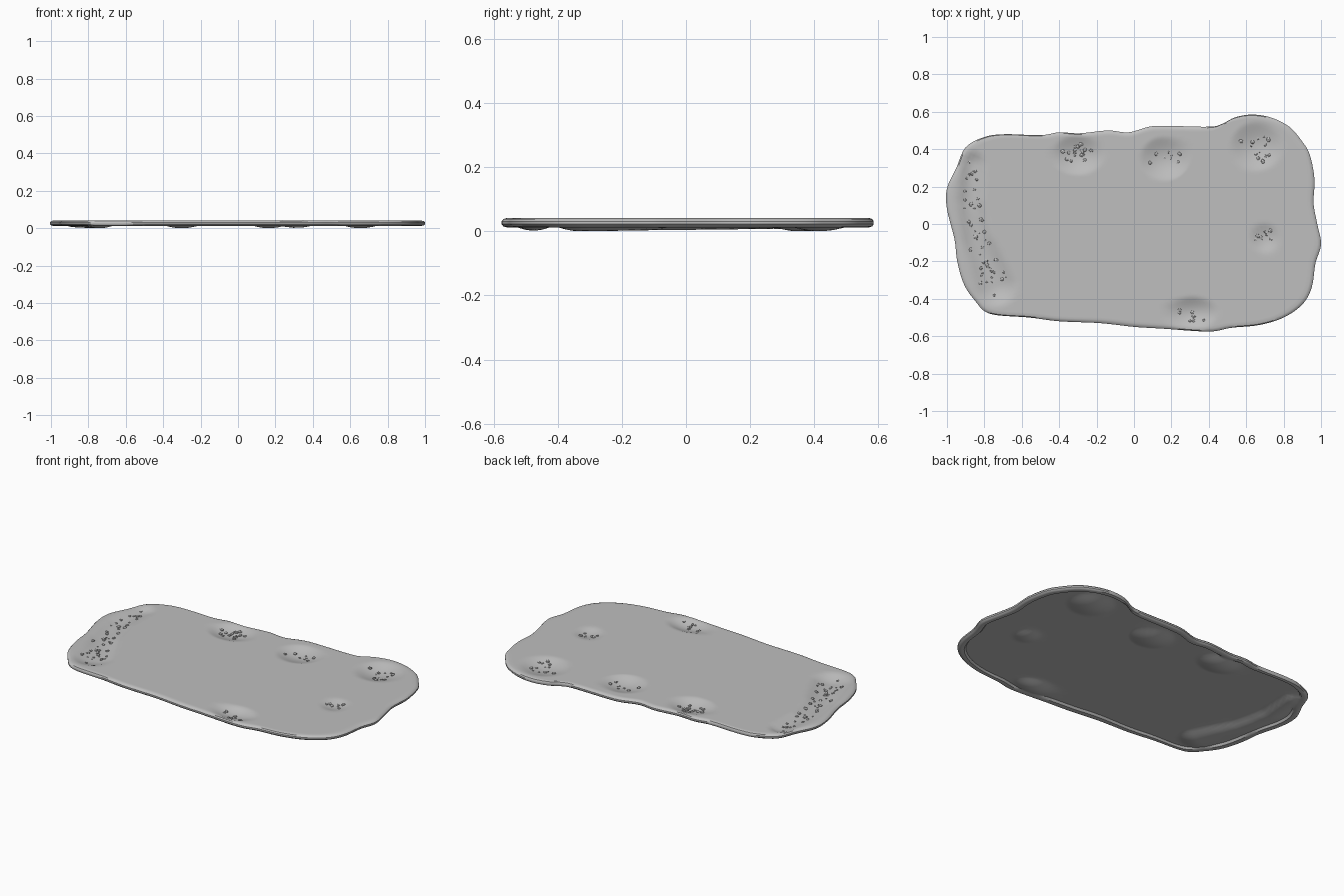
import bpy, bmesh, math, random
from mathutils import Vector, Matrix

cube = bpy.data.objects.get("Cube")
if cube:
    bpy.data.objects.remove(cube, do_unlink=True)

random.seed(7)
TOP, UNDER, DEPTH = 0.041, 0.026, 0.026

grey = bpy.data.materials.new("stone grey")
grey.use_nodes = True
colour = (0.52, 0.52, 0.52, 1)
grey.diffuse_color = colour
grey.node_tree.nodes["Principled BSDF"].inputs["Base Color"].default_value = colour

# Wavy outline of the slab, clockwise from the right side of the model
OUTLINE = [
    (-1, .08), (-1, .19), (-.95, .3), (-.9, .41), (-.8, .465), (-.69, .48),
    (-.5, .475), (-.4, .49), (-.29, .485), (-.14, .5), (-.03, .49), (.08, .52),
    (.17, .525), (.4, .52), (.47, .535), (.54, .57), (.63, .585), (.73, .57),
    (.83, .52), (.9, .44), (.94, .37), (.965, .24), (.96, .11), (.98, 0),
    (1, -.11), (.97, -.21), (.95, -.34), (.9, -.43), (.8, -.5), (.67, -.54),
    (.52, -.555), (.4, -.575), (.16, -.56), (0, -.55), (-.18, -.53), (-.4, -.52),
    (-.56, -.5), (-.77, -.48), (-.85, -.41), (-.91, -.32), (-.945, -.2), (-.96, -.08),
]

# Round hollows: centre x, centre y, radius x, radius y, depth
HOLLOWS = [
    (-.30, .37, .14, .11, DEPTH),
    (.165, .35, .135, .12, DEPTH),
    (.655, .415, .14, .135, DEPTH),
    (.70, -.075, .08, .085, .016),
    (.31, -.475, .14, .09, .024),
]
PEBBLE_COUNTS = [18, 9, 14, 9, 9]

# Long curved trough: x, y, radius, depth along its path
TROUGH = [(-.86, .32, .07, .019), (-.875, .12, .075, .021), (-.84, -.08, .085, .023),
          (-.78, -.22, .10, .025), (-.74, -.33, .115, DEPTH)]


def smooth_outline(points, steps):
    """Closed Catmull-Rom curve through the points."""
    pts = [Vector(p) for p in points]
    n = len(pts)
    result = []
    for i in range(n):
        a, b, c, d = (pts[(i + k) % n] for k in (-1, 0, 1, 2))
        for s in range(steps):
            t = s / steps
            result.append(0.5 * (2 * b + (c - a) * t + (2 * a - 5 * b + 4 * c - d) * t ** 2
                                 + (3 * b - a - 3 * c + d) * t ** 3))
    return result


def trough_discs(steps):
    discs = []
    for a, b in zip(TROUGH, TROUGH[1:]):
        for s in range(steps + 1):
            x, y, r, d = (p + (q - p) * s / steps for p, q in zip(a, b))
            discs.append((x, y, r, r, d))
    return discs


DISCS = trough_discs(6)


def sink(x, y):
    """How far the sheet is pressed down at a point."""
    best = 0
    for cx, cy, rx, ry, d in HOLLOWS + DISCS:
        u2 = ((x - cx) / rx) ** 2 + ((y - cy) / ry) ** 2
        if u2 < 1:
            best = max(best, d * (1 - u2) ** 1.4)
    return best


def finish(bm, name, smooth_angle=None):
    bmesh.ops.recalc_face_normals(bm, faces=bm.faces)
    mesh = bpy.data.meshes.new(name)
    bm.to_mesh(mesh)
    bm.free()
    mesh.materials.append(grey)
    obj = bpy.data.objects.new(name, mesh)
    bpy.context.collection.objects.link(obj)
    if smooth_angle:
        bpy.ops.object.select_all(action='DESELECT')
        obj.select_set(True)
        bpy.context.view_layer.objects.active = obj
        bpy.ops.object.shade_smooth_by_angle(angle=math.radians(smooth_angle))
    return obj


# Slab: pressed sheet on top, rolled edge, recessed underside
def build_slab():
    bm = bmesh.new()
    edge = smooth_outline(OUTLINE, 5)
    rings_in = 44

    def ring(inset, t, z, pressed):
        verts = []
        for p in edge:
            q = p * (1 - inset / p.length) * t
            drop = sink(q.x, q.y) if pressed else 0
            verts.append(bm.verts.new((q.x, q.y, z - drop)))
        return verts

    def pole(z):
        return bm.verts.new((0, 0, z))

    rings = [ring(.02, k / rings_in, TOP, True) for k in range(1, rings_in + 1)]
    rim = [(.007, .038), (0, .031), (0, .022), (.007, .015), (.02, .012), (.038, .014)]
    rings += [ring(inset, 1, z, False) for inset, z in rim]
    rings += [ring(.048, k / rings_in, UNDER, True) for k in range(rings_in, 0, -1)]

    n = len(edge)
    for a, b in zip(rings, rings[1:]):
        for i in range(n):
            j = (i + 1) % n
            bm.faces.new((a[i], a[j], b[j], b[i]))
    for loop, z in ((rings[0], TOP), (rings[-1], UNDER)):
        centre = pole(z)
        for i in range(n):
            bm.faces.new((centre, loop[i], loop[(i + 1) % n]))
    return finish(bm, "slab", 35)


# Pebbles scattered in the hollows and along the trough
def add_pebble(bm, x, y):
    size = random.uniform(.005, .012)
    spot = Matrix.Translation((x, y, TOP - sink(x, y) + size * .15))
    turn = Matrix.Rotation(random.uniform(0, math.tau), 4, 'Z')
    shape = Matrix.Diagonal((size * random.uniform(.9, 1.4), size, size * .65, 1))
    bmesh.ops.create_icosphere(bm, subdivisions=1, radius=1, matrix=spot @ turn @ shape)


def scatter(bm, disc, count, spread):
    cx, cy, rx, ry, _ = disc
    for _ in range(count):
        a = random.uniform(0, math.tau)
        r = spread * math.sqrt(random.random())
        add_pebble(bm, cx + rx * r * math.cos(a), cy + ry * r * math.sin(a))


def build_pebbles():
    bm = bmesh.new()
    for hollow, count in zip(HOLLOWS, PEBBLE_COUNTS):
        scatter(bm, hollow, count, .65)
    for disc in DISCS:
        scatter(bm, disc, random.choice((1, 2, 2)), .7)
    return finish(bm, "pebbles")


build_slab()
build_pebbles()
